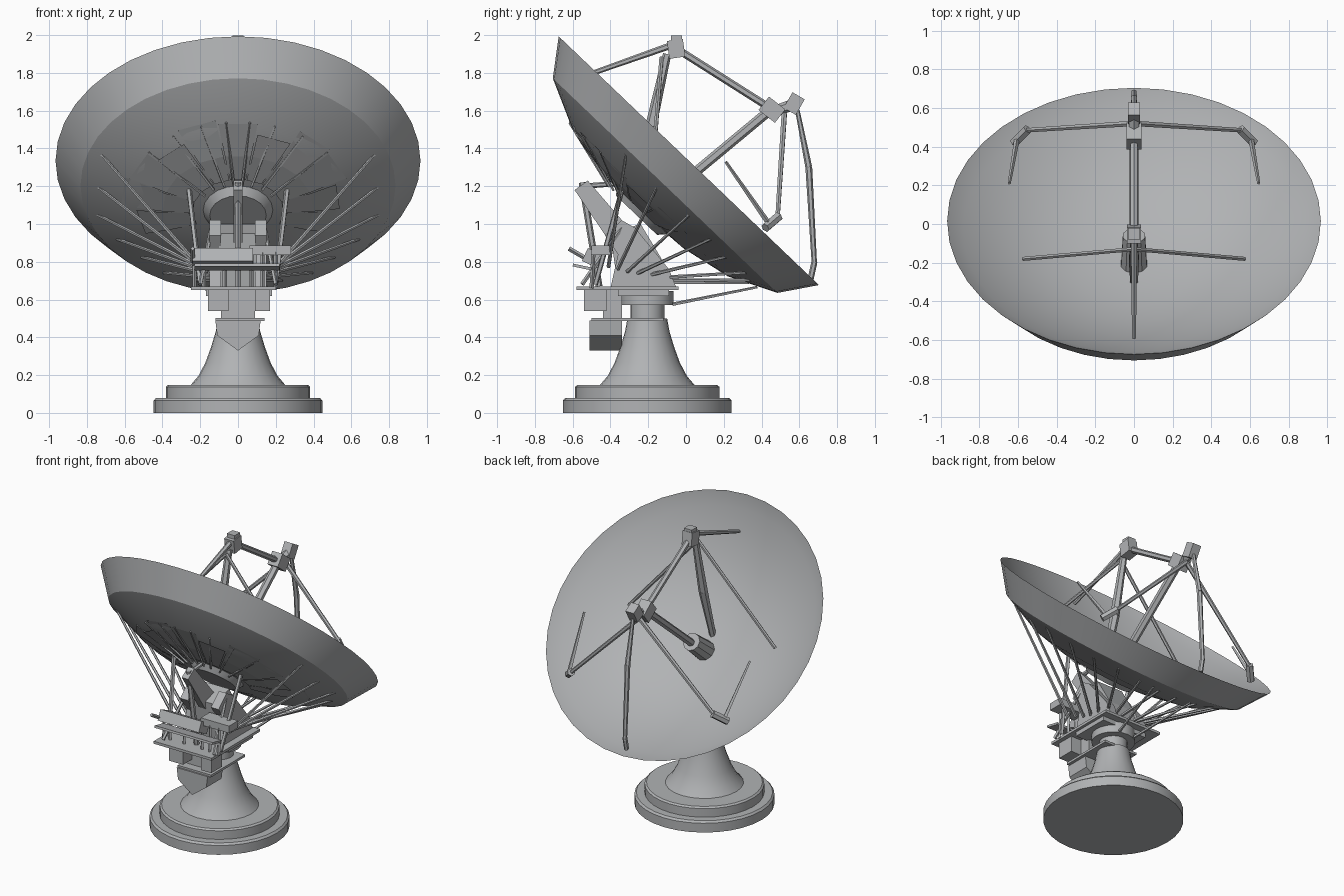
import bpy, bmesh, math
from mathutils import Vector, Matrix

old = bpy.data.objects.get("Cube")
if old:
    bpy.data.objects.remove(old, do_unlink=True)

grey = bpy.data.materials.new("painted_grey")
grey.use_nodes = True
grey.diffuse_color = (0.44, 0.45, 0.46, 1)
grey.node_tree.nodes["Principled BSDF"].inputs["Base Color"].default_value = (0.44, 0.45, 0.46, 1)

# Tilted frame of the dish: local z is the pointing axis, local y runs down the slope
TILT = Matrix.Translation((0, 0.015, 1.335)) @ Matrix.Rotation(-math.radians(43.7), 4, 'X')
AX = -0.205  # pedestal axis in y


def finish(name, bm, smooth=False):
    bmesh.ops.recalc_face_normals(bm, faces=bm.faces)
    mesh = bpy.data.meshes.new(name)
    bm.to_mesh(mesh)
    bm.free()
    mesh.materials.append(grey)
    ob = bpy.data.objects.new(name, mesh)
    bpy.context.collection.objects.link(ob)
    if smooth:
        bpy.ops.object.select_all(action='DESELECT')
        ob.select_set(True)
        bpy.context.view_layer.objects.active = ob
        bpy.ops.object.shade_smooth_by_angle(angle=math.radians(25))
    return ob


def lathe(name, profile, matrix, segments=40):
    bm = bmesh.new()
    verts = [bm.verts.new((r, 0, z)) for r, z in profile]
    edges = [bm.edges.new(p) for p in zip(verts, verts[1:])]
    bmesh.ops.spin(bm, geom=verts + edges, cent=(0, 0, 0), axis=(0, 0, 1),
                   angle=math.tau, steps=segments, use_duplicate=False)
    bmesh.ops.remove_doubles(bm, verts=bm.verts, dist=0.0005)
    bm.transform(matrix)
    return finish(name, bm, True)


def box(name, x, y, z, tilt=0):
    bm = bmesh.new()
    mid = Vector(((x[0] + x[1]) / 2, (y[0] + y[1]) / 2, (z[0] + z[1]) / 2))
    size = (x[1] - x[0], y[1] - y[0], z[1] - z[0], 1)
    bmesh.ops.create_cube(bm, size=1, matrix=Matrix.Translation(mid)
                          @ Matrix.Rotation(math.radians(tilt), 4, 'X') @ Matrix.Diagonal(size))
    return finish(name, bm)


def bar(name, a, b, r1, r2=None, sides=6):
    a, b = Vector(a), Vector(b)
    d = b - a
    bm = bmesh.new()
    bmesh.ops.create_cone(bm, cap_ends=True, segments=sides, radius1=r1, radius2=r2 or r1,
                          depth=d.length, matrix=Matrix.Translation((a + b) / 2)
                          @ d.to_track_quat('Z', 'Y').to_matrix().to_4x4())
    return finish(name, bm)


def prism(name, outline, shift):
    """Extrude a flat outline of 3D points along a vector."""
    bm = bmesh.new()
    face = bm.faces.new([bm.verts.new(p) for p in outline])
    ext = bmesh.ops.extrude_face_region(bm, geom=[face])
    bmesh.ops.translate(bm, vec=shift,
                        verts=[v for v in ext["geom"] if isinstance(v, bmesh.types.BMVert)])
    return finish(name, bm)


BACK = [(0, -0.37), (0.3, -0.355), (0.57, -0.3), (0.82, -0.182), (0.95, 0)]
BOWL = [(r, -0.345 + 0.335 * (r / 0.94) ** 2.3) for r in (0.94, 0.87, 0.75, 0.6, 0.45, 0.3, 0.15, 0)]


def on_back(r, deg, lift=0.0):
    """Point on the rear of the dish; 0 degrees is straight down the slope."""
    for (r0, z0), (r1, z1) in zip(BACK, BACK[1:]):
        if r <= r1:
            z = z0 + (z1 - z0) * (r - r0) / (r1 - r0)
            break
    t = math.radians(deg)
    return TILT @ Vector((r * math.sin(t), r * math.cos(t), z - lift))


# Reflector: outer shell, sharp rim, smooth bowl
lathe("reflector", BACK + BOWL, TILT @ Matrix.Diagonal((1.017, 1.003, 1, 1)), 40)

# Raised petal panels and hub on the rear
for i in range(11):
    mid = 75 + i * 21
    outer = (0.62, 0.54, 0.6)[i % 3]
    bm = bmesh.new()
    rows = [[bm.verts.new(on_back(r, mid + s, 0.01)) for s in (-10, 10)] for r in (0.24, 0.4, outer)]
    for p, q in zip(rows, rows[1:]):
        bm.faces.new((p[0], p[1], q[1], q[0]))
    bmesh.ops.solidify(bm, geom=bm.faces[:], thickness=0.008)
    finish("rear_panel", bm)
lathe("rear_hub", [(0, -0.4), (0.15, -0.4), (0.19, -0.355), (0, -0.355)], TILT, 20)

# Foundation steps and flared pedestal
BASE = Matrix.Translation((0, AX, 0))
lathe("foundation_step_lower", [(0, 0), (0.447, 0), (0.447, 0.065), (0.435, 0.078), (0, 0.078)], BASE, 32)
lathe("foundation_step_upper", [(0, 0.07), (0.382, 0.07), (0.382, 0.138), (0.37, 0.148), (0, 0.148)], BASE, 32)
lathe("pedestal", [(0, 0.14), (0.257, 0.14), (0.21, 0.195), (0.173, 0.265), (0.142, 0.35),
                   (0.118, 0.43), (0.105, 0.5), (0, 0.5)], BASE, 24)
lathe("azimuth_column", [(0, 0.49), (0.09, 0.49), (0.09, 0.57), (0.14, 0.57), (0.14, 0.645), (0, 0.645)], BASE, 20)

# Platforms, cabinets and the hopper hung at the front
box("lower_deck", (-0.12, 0.14), (-0.5, -0.12), (0.487, 0.503))
box("main_deck", (-0.25, 0.2), (-0.58, -0.04), (0.65, 0.668))
box("deck_beam", (-0.17, 0.18), (-0.36, -0.09), (0.62, 0.652))
for x0, x1 in ((-0.16, -0.05), (0.09, 0.17)):
    box("deck_cabinet", (x0, x1), (-0.54, -0.42), (0.54, 0.655))
box("hanging_cabinet", (-0.09, 0.09), (-0.44, -0.34), (0.49, 0.65))
prism("hopper", [(x, -0.51, z) for x, z in
                 ((-0.12, 0.49), (-0.11, 0.41), (0, 0.33), (0.11, 0.41), (0.12, 0.49))], (0, 0.17, 0))

# Elevation turret under the dish
for x in (-0.15, 0.09):
    prism("turret_cheek", [(x, y, z) for y, z in
                           ((-0.4, 0.66), (-0.05, 0.66), (-0.09, 0.76), (-0.27, 0.98),
                            (-0.34, 1.02), (-0.43, 0.94), (-0.36, 0.84))], (0.06, 0, 0))
prism("turret_core", [(-0.1, y, z) for y, z in
                      ((-0.36, 0.66), (-0.08, 0.66), (-0.12, 0.8), (-0.24, 1.0), (-0.4, 0.95))], (0.2, 0, 0))
prism("elevation_arm", [(-0.025, y, z) for y, z in
                        ((-0.59, 1.18), (-0.52, 1.23), (-0.27, 0.94), (-0.4, 0.9))], (0.05, 0, 0))
bar("elevation_screw", (0, -0.55, 1.22), (0, -0.46, 0.67), 0.018)
bar("arm_tie", (0, -0.55, 1.2), on_back(0.2, 180), 0.014)

# Service gantries at the front
box("service_cabin", (-0.24, 0.08), (-0.54, -0.44), (0.78, 0.855), -25)
box("side_cabin", (0.06, 0.28), (-0.5, -0.4), (0.835, 0.885))
box("service_walkway", (-0.23, 0.22), (-0.6, -0.5), (0.765, 0.78), -12)
for x in (-0.23, -0.18, -0.07, 0.07, 0.13, 0.2):
    bar("gantry_post", (x, -0.5, 0.66), (x, -0.49, 0.85), 0.011, sides=4)
bar("handrail", (-0.24, -0.62, 0.87), (-0.24, -0.5, 0.8), 0.012, sides=4)

# Rear bracing, mirrored left and right
for s in (-1, 1):
    for i, deg in enumerate((6, 19, 32, 46, 60, 75, 92, 110)):
        root = (s * (0.05 + 0.022 * i), -0.06 - 0.05 * i, 0.69 + 0.012 * i)
        bar("rear_strut", root, on_back(0.68 + 0.02 * (i % 3) + 0.01 * i, s * deg), 0.011, 0.008, 5)
    bar("low_outrigger", (s * 0.06, -0.07, 0.575), on_back(0.74, s * 12, 0.015), 0.01, 0.007, 5)
    for deg in (128, 145, 161, 174):
        bar("fan_strut", on_back(0.22, s * deg, 0.03), on_back(0.6, s * deg, 0.005), 0.008, 0.006, 4)
    bar("hub_brace", (s * 0.2, -0.48, 0.68), on_back(0.3, s * 120), 0.014, sides=5)
    bar("cross_brace", (s * 0.2, -0.55, 0.68), (s * 0.14, -0.34, 0.98), 0.012, sides=5)

# Upper apex: block and its legs
box("upper_apex", (-0.037, 0.037), (-0.095, -0.01), (1.88, 1.975), 8)
box("upper_apex_cap", (-0.03, 0.03), (-0.08, -0.02), (1.965, 1.998))
bar("upper_rim_leg", (0, -0.08, 1.945), (0, -0.59, 1.765), 0.018, 0.012)
bar("upper_post", (0, -0.1, 1.9), (0, -0.19, 1.5), 0.022, 0.03)
bar("upper_post_foot", (0, -0.19, 1.5), (0, -0.3, 1.14), 0.03, 0.022)
for s in (-1, 1):
    bar("upper_side_leg", (0, -0.13, 1.88), (s * 0.57, -0.18, 1.25), 0.012)
bar("apex_link", (0, -0.03, 1.915), (0, 0.42, 1.63), 0.02)

# Feed apex: twin blocks, central feed boom and horn
box("feed_block", (-0.04, 0.04), (0.4, 0.51), (1.56, 1.65), -38)
box("feed_cap", (-0.032, 0.032), (0.535, 0.61), (1.59, 1.685), -30)
bar("feed_neck", (0, 0.48, 1.6), (0, 0.56, 1.63), 0.03)
bar("feed_boom", (0, 0.43, 1.59), (0, -0.1, 1.15), 0.026)
bar("feed_horn", (0, -0.06, 1.19), (0, -0.21, 1.07), 0.06, 0.07, 10)

# Feed legs and their uprights
bar("lower_rim_leg_top", (0, 0.59, 1.6), (0, 0.65, 1.3), 0.012, 0.018)
bar("lower_rim_leg", (0, 0.65, 1.3), (0, 0.68, 0.78), 0.018, 0.014)
bar("lower_rim_bracket", (0, 0.68, 0.8), (0, 0.66, 0.71), 0.016)
for s in (-1, 1):
    bar("feed_side_leg", (0, 0.52, 1.58), (s * 0.55, 0.485, 1.04), 0.016, 0.013)
    bar("side_leg_foot", (s * 0.55, 0.49, 1.04), (s * 0.62, 0.42, 0.98), 0.026)
    bar("side_upright", (s * 0.605, 0.44, 1.0), (s * 0.645, 0.21, 1.33), 0.014, 0.008, 4)
